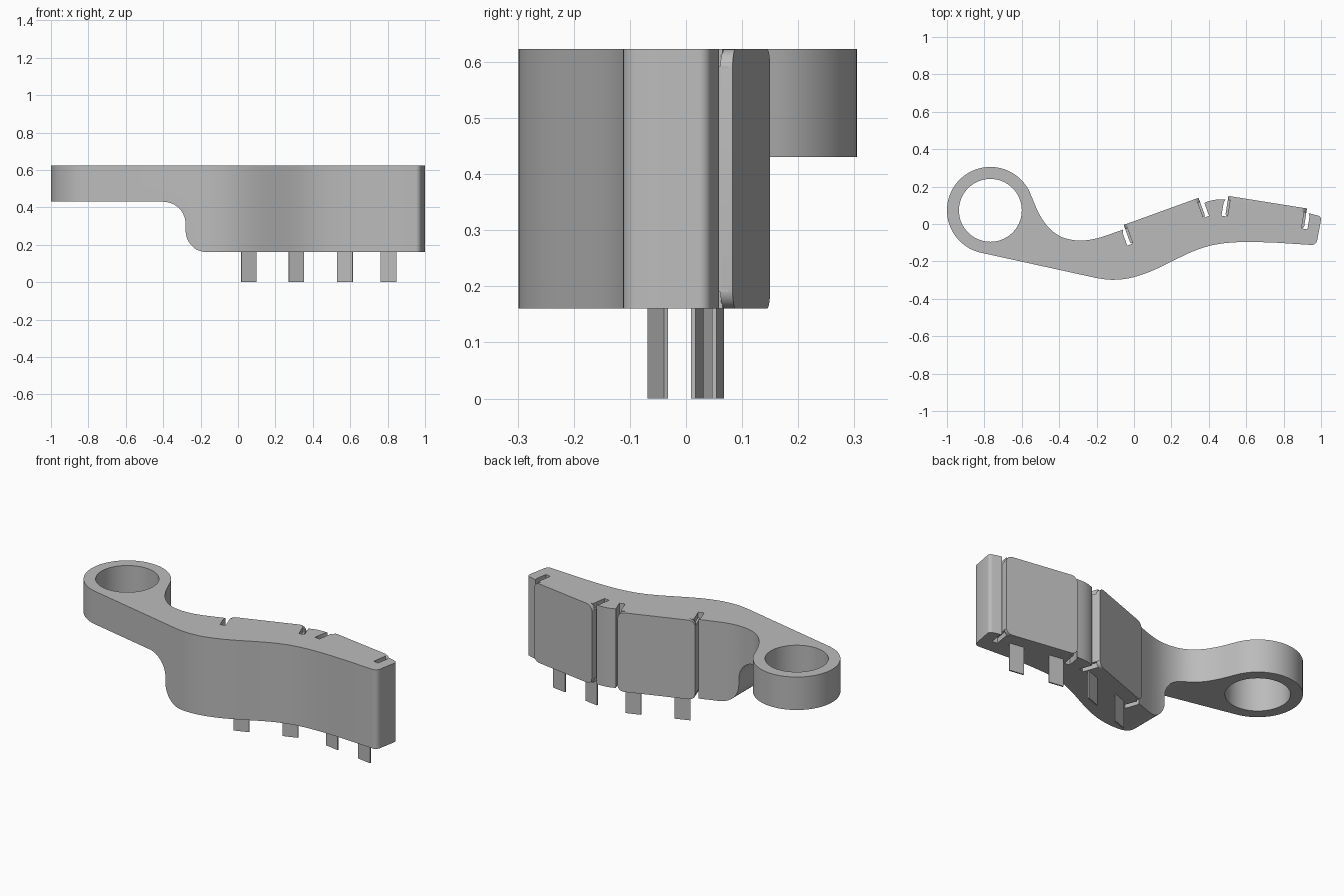
import bpy, bmesh, math
from mathutils import Vector

if "Cube" in bpy.data.objects:
    bpy.data.objects.remove(bpy.data.objects["Cube"])

Z0, Z1 = 0.16, 0.623
RING = Vector((-0.768, 0.073))

gray = bpy.data.materials.new("plain gray")
gray.use_nodes = True
gray.diffuse_color = (0.5, 0.5, 0.5, 1)
gray.node_tree.nodes["Principled BSDF"].inputs["Base Color"].default_value = (0.5, 0.5, 0.5, 1)


def prism(name, points, origin, ax, ay, az, depth):
    """Extrude a 2D outline, drawn on axes ax and ay, along az."""
    bm = bmesh.new()
    o, ax, ay, az = (Vector(v) for v in (origin, ax, ay, az))
    face = bm.faces.new([bm.verts.new(o + ax * p[0] + ay * p[1]) for p in points])
    ext = bmesh.ops.extrude_face_region(bm, geom=[face])
    moved = [g for g in ext["geom"] if isinstance(g, bmesh.types.BMVert)]
    bmesh.ops.translate(bm, vec=az * depth, verts=moved)
    bmesh.ops.recalc_face_normals(bm, faces=bm.faces)
    mesh = bpy.data.meshes.new(name)
    bm.to_mesh(mesh)
    bm.free()
    mesh.materials.append(gray)
    obj = bpy.data.objects.new(name, mesh)
    bpy.context.collection.objects.link(obj)
    return obj


def upright(name, points, z0, z1):
    return prism(name, points, (0, 0, z0), (1, 0, 0), (0, 1, 0), (0, 0, 1), z1 - z0)


def arc(cx, cy, r, a0, a1, n):
    angles = [math.radians(a0 + (a1 - a0) * i / n) for i in range(n + 1)]
    return [(cx + r * math.cos(a), cy + r * math.sin(a)) for a in angles]


def spline(pts, n=6):
    """Smooth curve through the given points."""
    p = [Vector(q) for q in pts]
    p = [2 * p[0] - p[1]] + p + [2 * p[-1] - p[-2]]
    out = []
    for a, b, c, d in zip(p, p[1:], p[2:], p[3:]):
        for i in range(n):
            t = i / n
            out.append(b + (c - a) * t / 2 + (2 * a - 5 * b + 4 * c - d) * t * t / 2
                       + (3 * b - a - 3 * c + d) * t ** 3 / 2)
    return out + [p[-2]]


def shade(obj):
    bpy.ops.object.select_all(action="DESELECT")
    obj.select_set(True)
    bpy.context.view_layer.objects.active = obj
    bpy.ops.object.shade_smooth_by_angle(angle=math.radians(30))


def cut(obj, cutter):
    mod = obj.modifiers.new("cut", "BOOLEAN")
    mod.operation, mod.solver, mod.object = "DIFFERENCE", "EXACT", cutter
    bpy.context.view_layer.objects.active = obj
    bpy.ops.object.modifier_apply(modifier=mod.name)
    bpy.data.objects.remove(cutter)


# Contact plates: surface line ends, seen from above
plates = [("inner", Vector((-0.055, -0.005)), Vector((0.345, 0.14)), (0.09, 0.36)),
          ("outer", Vector((0.505, 0.15)), Vector((0.925, 0.083)), (0.08, 0.317))]
THICK = 0.02


def frame(p0, p1):
    u = (p1 - p0).normalized()
    return u, Vector((u.y, -u.x)), (p1 - p0).length


# Body outline: ring, front sweep, rounded tip, plate seats, neck
front = spline([(-0.2, -0.289), (-0.13, -0.298), (-0.05, -0.294), (0.03, -0.275), (0.12, -0.24),
                (0.3, -0.153), (0.4, -0.118), (0.5, -0.101), (0.62, -0.096), (0.76, -0.1)])
tip = (arc(0.95, -0.082, 0.03, -90, -10, 6) + arc(0.98, 0.025, 0.02, -5, 75, 5)
       + [(0.935, 0.058)])
seats = []
for _, p0, p1, _ in reversed(plates):
    n = frame(p0, p1)[1]
    seats += [p1 + n * THICK, p0 + n * THICK]
bridge = spline([(0.49, 0.13), (0.44, 0.13), (0.4, 0.122), (0.36, 0.105)], 4)
neck = spline([(-0.058, -0.03), (-0.2, -0.077), (-0.3, -0.088), (-0.39, -0.068),
               (-0.46, -0.015), (-0.51, 0.06), (-0.55, 0.152)])
outline = (arc(*RING, 0.232, 20, 257.7, 56)[1:] + front + tip + seats[:2] + bridge
           + seats[2:] + neck)
body = upright("grip_body", outline, Z0, Z1)

# Finger hole and the stepped underside beneath the ring
cut(body, upright("hole_cutter", arc(*RING, 0.168, 0, 355, 71), 0, 1))
step = ([(-1.2, 0), (-1.2, 0.43)] + arc(-0.4, 0.31, 0.12, 90, 0, 12)
        + arc(-0.165, 0.275, 0.115, 180, 270, 12) + [(-0.165, 0)])
cut(body, prism("step_cutter", step, (0, -1, 0), (1, 0, 0), (0, 0, 1), (0, 1, 0), 2))

for label, p0, p1, legs in plates:
    u, n, length = frame(p0, p1)
    # Slots beside both plate ends
    for end, side in ((p0, u), (p1, -u)):
        corners = [(-0.02, 0.04), (0.012, -0.03), (0.012, 0.11), (-0.02, 0.11)]
        cut(body, upright("slot_cutter", [end + side * a + n * b for a, b in corners], 0, 1))

    # Rounded plate face with a lip folded into each slot
    r, h = 0.035, Z1 - Z0
    face = (arc(r, r, r, 180, 270, 6) + arc(length - r, r, r, 270, 360, 6)
            + arc(length - r, h - r, r, 0, 90, 6) + arc(r, h - r, r, 90, 180, 6))
    shade(prism(label + "_plate", face, (*p0, Z0), (*u, 0), (0, 0, 1), (*n, 0), THICK + 0.002))
    for end, side, where in ((p0, u, "right"), (p1, -u, "left")):
        corners = [(0, 0.008), (0.016, 0.008), (0.016, 0.1), (0.008, 0.108), (0, 0.1)]
        shade(upright(f"{label}_plate_lip_{where}",
                      [end + side * a + n * b for a, b in corners], Z0 + 0.03, Z1 - 0.03))

    # Thin terminal legs hanging below the body
    for i, s in enumerate(legs):
        a = p0 + u * s + n * 0.077
        leg = [a + u * x + n * y for x, y in
               ((-0.043, 0), (0.043, 0), (0.043, 0.008), (-0.043, 0.008))]
        shade(upright(f"{label}_terminal_leg_{i + 1}", leg, 0, Z0 + 0.02))

shade(body)
